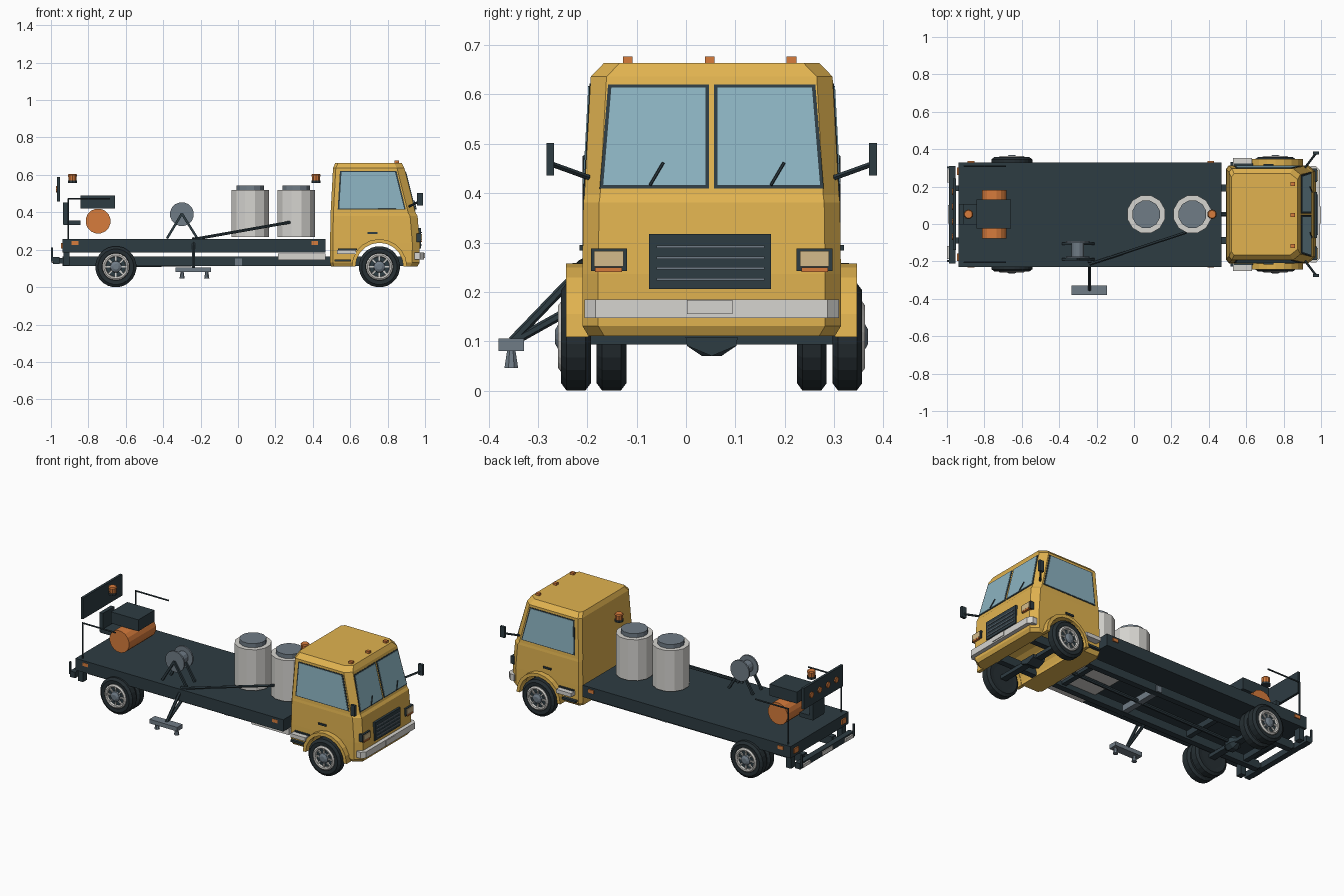
import bpy, bmesh, math
from mathutils import Vector

if "Cube" in bpy.data.objects:
    bpy.data.objects.remove(bpy.data.objects["Cube"])

MID = 0.05  # the truck's own centre line in y
ORIGIN = Vector((.005, .002, -.004))  # sets the tyres on the ground


def colour(name, rgb):
    m = bpy.data.materials.new(name)
    m.use_nodes = True
    m.diffuse_color = (*rgb, 1)
    m.node_tree.nodes["Principled BSDF"].inputs["Base Color"].default_value = (*rgb, 1)
    return m


YELLOW = colour("cab yellow", (.75, .45, .08))
DARK = colour("dark blue grey", (.027, .045, .055))
TYRE = colour("tyre black", (.019, .028, .033))
GLASS = colour("glass blue", (.26, .45, .53))
LIGHT = colour("light grey", (.67, .66, .63))
SLATE = colour("slate grey", (.16, .20, .24))
ORANGE = colour("orange", (.68, .20, .045))
LENS = colour("warm lens", (.66, .50, .26))


def finish(name, bm, mat):
    bmesh.ops.recalc_face_normals(bm, faces=bm.faces)
    bmesh.ops.translate(bm, vec=ORIGIN, verts=bm.verts)
    me = bpy.data.meshes.new(name)
    bm.to_mesh(me)
    bm.free()
    me.materials.append(mat)
    ob = bpy.data.objects.new(name, me)
    bpy.context.scene.collection.objects.link(ob)
    return ob


def prism(name, pts, vec, mat):
    """Flat outline pushed along a vector."""
    bm = bmesh.new()
    face = bm.faces.new([bm.verts.new(p) for p in pts])
    out = bmesh.ops.extrude_face_region(bm, geom=[face])["geom"]
    bmesh.ops.translate(bm, vec=vec, verts=[v for v in out if isinstance(v, bmesh.types.BMVert)])
    return finish(name, bm, mat)


def box(name, x, y, z, mat):
    pts = [(x[0], y[0], z[0]), (x[1], y[0], z[0]), (x[1], y[1], z[0]), (x[0], y[1], z[0])]
    return prism(name, pts, (0, 0, z[1] - z[0]), mat)


def lathe(name, profile, at, mat, sides=16, axis=(0, 0, 1)):
    """Closed turned shape from (radius, height) points."""
    bm = bmesh.new()
    rings = [[bm.verts.new((r * math.cos(a), r * math.sin(a), h))
              for a in (math.tau * (i + .5) / sides for i in range(sides))] for r, h in profile]
    for lo, hi in zip(rings, rings[1:]):
        for i in range(sides):
            j = (i + 1) % sides
            bm.faces.new((lo[i], lo[j], hi[j], hi[i]))
    bm.faces.new(rings[0])
    bm.faces.new(rings[-1])
    q = Vector((0, 0, 1)).rotation_difference(Vector(axis).normalized())
    for v in bm.verts:
        v.co = q @ v.co + Vector(at)
    return finish(name, bm, mat)


def rod(name, a, b, r, mat, sides=6):
    d = Vector(b) - Vector(a)
    return lathe(name, [(r, 0), (r, d.length)], a, mat, sides, d)


def framed_pane(name, pts, normal):
    """Dark frame plate with a slightly prouder glass plate."""
    n = Vector(normal).normalized()
    pts = [Vector(p) for p in pts]
    c = sum(pts, Vector()) / len(pts)
    prism(name + "_frame", [p - n * .003 for p in pts], n * .005, DARK)
    inner = [p + (c - p).normalized() * .01 for p in pts]
    prism(name + "_glass", inner, n * .004, GLASS)


# Cab shell: chamfered rings of (z, back, front, half width)
RINGS = [(.115, .492, .955, .25), (.135, .487, .966, .262), (.24, .487, .967, .262), (.385, .49, .955, .26),
         (.40, .49, .945, .258), (.64, .503, .885, .245), (.668, .515, .87, .218)]
bm = bmesh.new()
loops = []
for z, xb, xf, w in RINGS:
    half = [(xb, w - .02), (xb + .015, w), (xf - .04, w), (xf, w - .032)]
    outline = half + [(x, -y) for x, y in reversed(half)]
    loops.append([bm.verts.new((x, MID + y, z)) for x, y in outline])
for lo, hi in zip(loops, loops[1:]):
    for i in range(8):
        j = (i + 1) % 8
        bm.faces.new((lo[i], lo[j], hi[j], hi[i]))
bm.faces.new(loops[0])
bm.faces.new(loops[-1])
cab = finish("cab", bm, YELLOW)

# Wheel well cut through the cab
FRONT_X, REAR_X, AXLE_Z = .751, -.658, .113
cutter = rod("wheel_well_cutter", (FRONT_X, -.6, AXLE_Z), (FRONT_X, .7, AXLE_Z), .13, YELLOW, 24)
cutter.hide_render = True
cutter.hide_set(True)
cut = cab.modifiers.new("wheel_well", 'BOOLEAN')
cut.operation, cut.object, cut.solver = 'DIFFERENCE', cutter, 'EXACT'


def front_x(z):
    return .945 - .25 * (z - .40)


# Windscreen, wipers, lamps and side fittings, mirrored about the centre line
for s, side in ((-1, "right"), (1, "left")):
    def Y(v):
        return MID + s * v

    framed_pane("windscreen_" + side, [(front_x(z), Y(y), z) for y, z in
                ((.005, .413), (.227, .413), (.21, .624), (.005, .624))], (1, 0, .25))
    framed_pane("side_window_" + side, [(x, Y(.258 - .054 * (z - .4)), z) for x, z in
                ((.528, .418), (.892, .418), (.842, .626), (.54, .626))], (0, s, .054))
    start = MID + (-.125 if s < 0 else .12)
    rod("wiper_" + side, (front_x(.42) + .008, start, .42), (front_x(.466) + .008, start + .027, .466), .003, DARK)
    box("door_handle_" + side, (.687, .74), sorted((Y(.255), Y(.268))), (.288, .299), DARK)

    box("headlight_frame_" + side, (.95, .974), sorted((Y(.172), Y(.245))), (.246, .292), DARK)
    box("headlight_lens_" + side, (.95, .978), sorted((Y(.179), Y(.238))), (.255, .287), LENS)
    box("indicator_" + side, (.95, .98), sorted((Y(.182), Y(.236))), (.244, .253), ORANGE)

    rod("mirror_arm_" + side, (.91, Y(.25), .436), (.965, Y(.322), .462), .006, DARK)
    box("mirror_" + side, (.953, .983), sorted((Y(.319), Y(.335))), (.44, .506), DARK)

    # Wheel arch flare and cab steps
    arc = [math.pi * i / 10 for i in range(11)]
    ring = [(.148, a) for a in arc] + [(.128, a) for a in reversed(arc)]
    prism("arch_flare_" + side, [(FRONT_X + r * math.cos(a), Y(.25), AXLE_Z + r * math.sin(a)) for r, a in ring],
          (0, s * .045, 0), YELLOW)
    box("step_" + side, (.525, .625), sorted((Y(.25), Y(.302))), (.18, .203), LIGHT)
    box("step_tread_" + side, (.53, .63), sorted((Y(.25), Y(.272))), (.203, .21), DARK)
    box("lower_step_" + side, (.51, .60), sorted((Y(.24), Y(.28))), (.14, .152), DARK)

    # Chassis rail, deck markers, rear guard fittings
    box("chassis_rail_" + side, (-.944, .95), sorted((Y(.122), Y(.158))), (.118, .168), DARK)
    for x in (-.877, .405):
        box("deck_marker_" + side, (x - .018, x + .018), sorted((Y(.275), Y(.284))), (.23, .25), ORANGE)
    box("rear_lamp_" + side, (-.952, -.94), sorted((Y(.21), Y(.25))), (.21, .24), ORANGE)
    box("rear_guard_stem_" + side, (-.97, -.93), sorted((Y(.125), Y(.155))), (.13, .16), DARK)
    box("mud_flap_" + side, (-.938, -.905), sorted((Y(.225), Y(.265))), (.12, .19), DARK)
    box("guard_lamp_" + side, (-1.005, -.985), sorted((Y(.17), Y(.24))), (.135, .155), LIGHT)
    box("guard_post_" + side, (-1.005, -.995), sorted((Y(.245), Y(.255))), (.14, .215), DARK)

    # Rear handrail
    rod("handrail_post_" + side, (-.912, Y(.257), .25), (-.912, Y(.257), .479), .0045, DARK)
    rod("handrail_bar_" + side, (-.915, Y(.257), .477), (-.69, Y(.257), .477), .0045, DARK)

    # Wheels: single in front, twin at the rear
    for x, offset, label in ((FRONT_X, .275, "front"), (REAR_X, .275, "rear_outer"), (REAR_X, .203, "rear_inner")):
        at = (x, Y(offset), AXLE_Z)
        name = label + "_wheel_" + side
        lathe(name + "_tyre", [(.07, -.028), (.095, -.03), (.11, -.019), (.11, .019), (.095, .03), (.074, .028),
                               (.07, .012)], at, TYRE, 24, (0, s, 0))
        if offset > .25:
            lathe(name + "_rim", [(.072, .0), (.072, .03), (.064, .036), (.056, .034), (.052, .018)], at, LIGHT,
                  24, (0, s, 0))
            lathe(name + "_disc", [(.054, .01), (.054, .022)], at, DARK, 24, (0, s, 0))
            lathe(name + "_hub", [(.032, .02), (.03, .034), (.015, .042)], at, SLATE, 12, (0, s, 0))
            for i in range(8):
                a = math.tau * i / 8
                rod(name + "_spoke", (x + .03 * math.cos(a), Y(offset + .024), AXLE_Z + .03 * math.sin(a)),
                    (x + .056 * math.cos(a), Y(offset + .026), AXLE_Z + .056 * math.sin(a)), .006, LIGHT, 4)

# Nose: grille with slats, bumper, plate, roof lights
box("grille", (.94, .974), (-.077, .17), (.21, .321), DARK)
for i in range(4):
    box("grille_slat", (.97, .978), (-.062, .157), (.227 + i * .022, .232 + i * .022), SLATE)
plan = [(.94, -.258), (.968, -.258), (.990, -.235)]
prism("front_bumper", [(x, MID + y, .151) for x, y in plan + [(x, -y) for x, y in reversed(plan)]],
      (0, 0, .038), LIGHT)
box("number_plate", (.988, .994), (.0, .092), (.159, .187), LIGHT)
for y in (-.12, .046, .212):
    box("roof_light", (.832, .855), (y - .01, y + .01), (.66, .681), ORANGE)

# Deck, cross members and under-body
box("deck", (-.944, .4625), (-.232, .328), (.19, .262), DARK)
for x in (-.85, -.45, .43):
    box("cross_member", (x - .015, x + .015), (-.09, .19), (.13, .166), DARK)
box("grey_cross_member", (-.02, .016), (-.115, .215), (.12, .158), SLATE)
box("under_tank", (.21, .463), (-.18, .16), (.149, .184), LIGHT)
for x, name in ((FRONT_X, "front"), (REAR_X, "rear")):
    box(name + "_axle", (x - .02, x + .02), (-.22, .32), (.097, .119), DARK)
lathe("differential", [(.02, -.05), (.042, -.02), (.042, .02), (.02, .05)], (REAR_X, MID, .113), DARK, 8, (0, 1, 0))
prism("front_sump", [(FRONT_X - .04, MID + y, z) for y, z in
                     ((-.053, .113), (.053, .113), (.05, .095), (0, .074), (-.05, .095))], (.08, 0, 0), DARK)
rod("drive_shaft", (REAR_X, MID, .12), (.55, MID, .14), .012, DARK, 8)
box("rear_guard", (-.995, -.96), (-.212, .308), (.128, .164), DARK)
box("rear_plate", (-1.0, -.99), (.0, .1), (.134, .158), LIGHT)

# Two storage drums with lids
for x in (.06, .307):
    lathe("drum", [(.104, .272), (.104, .522)], (x, MID, 0), LIGHT, 12)
    lathe("drum_lid", [(.076, .515), (.076, .547)], (x, MID, 0), SLATE, 12)

# Warning beacons
for x in (.412, -.89):
    lathe("beacon_base", [(.026, .562), (.026, .574)], (x, MID, 0), DARK, 10)
    lathe("beacon_lamp", [(.021, .572), (.025, .604), (.021, .61)], (x, MID, 0), ORANGE, 10)

# Engine unit, operator seat and arrow board
box("engine_box", (-.847, -.662), (-.027, .13), (.424, .494), DARK)
lathe("orange_tank", [(.067, -.13), (.067, .13)], (-.753, MID, .357), ORANGE, 16, (0, 1, 0))
box("seat_base", (-.938, -.848), (-.005, .105), (.335, .361), DARK)
box("seat_back", (-.940, -.917), (-.005, .105), (.34, .457), DARK)
box("arrow_board", (-.972, -.957), (-.14, .24), (.462, .592), DARK)
for i in range(4):
    rod("board_lamp", (-.97, -.07 + i * .08, .527), (-.979, -.07 + i * .08, .527), .018, ORANGE, 10)

# Hose reel on A-frame legs
for y in (-.18, -.098):
    rod("reel_disc", (-.305, y - .005, .394), (-.305, y + .005, .394), .064, SLATE, 16)
    for x in (-.385, -.222):
        rod("reel_leg", (-.305, y - .01, .397), (x, y - .01, .264), .009, DARK, 4)
rod("reel_core", (-.305, -.18, .394), (-.305, -.098, .394), .035, SLATE, 12)

# Spray arm reaching over the side
rod("arm_boom", (-.242, -.217, .26), (.273, -.047, .351), .008, DARK)
rod("arm_strut_upper", (-.242, -.2, .265), (-.242, -.354, .105), .009, DARK)
rod("arm_strut_lower", (-.242, -.2, .188), (-.242, -.352, .103), .009, DARK)
box("spray_bar", (-.338, -.15), (-.382, -.33), (.084, .109), SLATE)
for x in (-.304, -.172):
    lathe("spray_nozzle", [(.015, .05), (.009, .086)], (x, -.356, 0), SLATE, 8)
